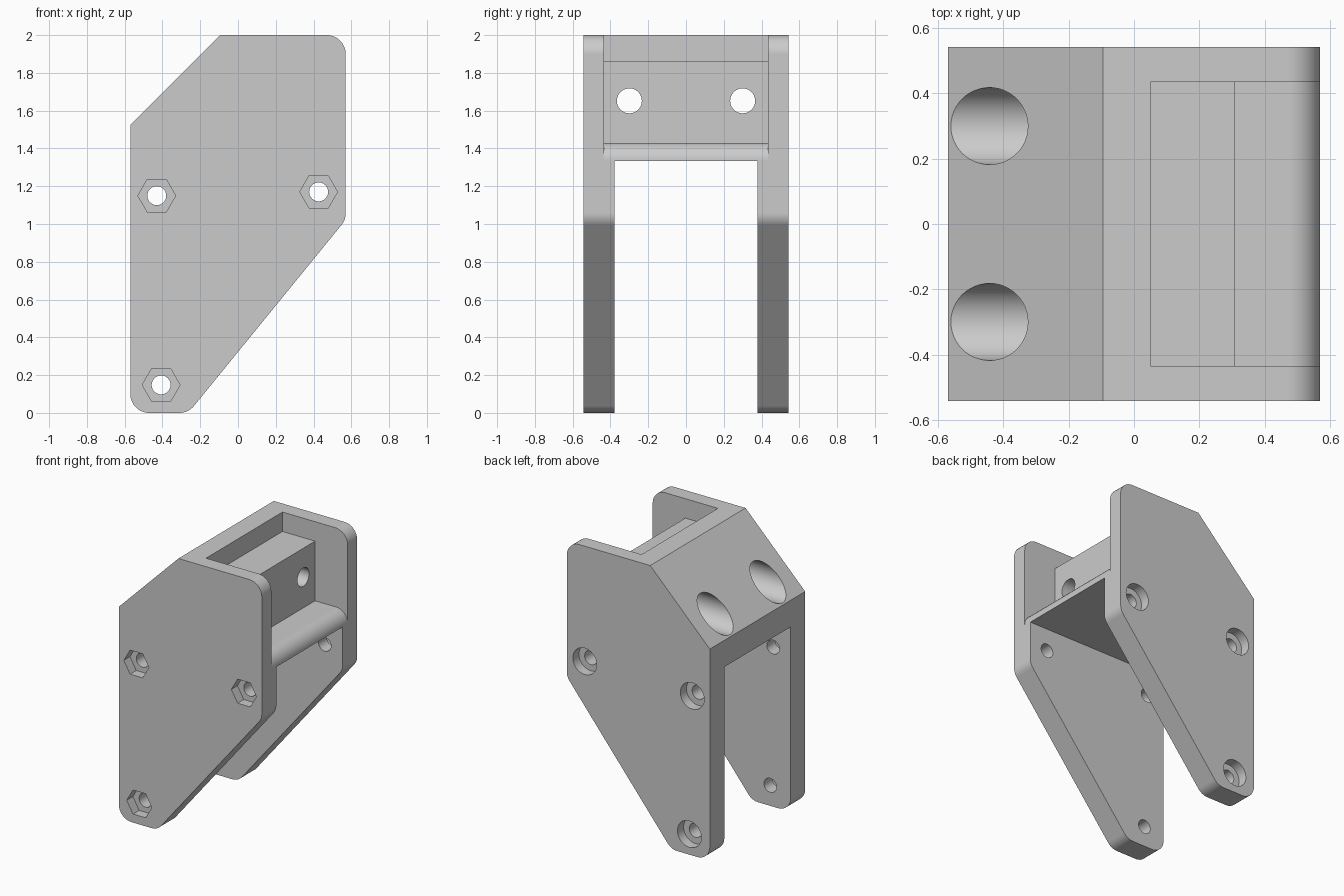
import bpy, bmesh
from math import radians, sin, tan, pi
from mathutils import Vector, Matrix

if "Cube" in bpy.data.objects:
    bpy.data.objects.remove(bpy.data.objects["Cube"], do_unlink=True)

HALF_WIDTH = 0.543
TOP_OF_SLOT = 1.333
SOCKET_DEPTH = 0.07


def rounded(corners, steps=10):
    """Turn (x, z, radius) corners into an outline with filleted corners."""
    pts = []
    for i, (x, z, r) in enumerate(corners):
        p = Vector((x, z))
        if not r:
            pts.append(p)
            continue
        u = (Vector(corners[i - 1][:2]) - p).normalized()
        v = (Vector(corners[(i + 1) % len(corners)][:2]) - p).normalized()
        h = u.angle(v) / 2
        c = p + (u + v).normalized() * r / sin(h)
        start, end = p + u * r / tan(h) - c, p + v * r / tan(h) - c
        pts += [c + start.lerp(end, k / steps).normalized() * r for k in range(steps + 1)]
    return pts


def add_object(name, bm):
    bmesh.ops.recalc_face_normals(bm, faces=bm.faces)
    mesh = bpy.data.meshes.new(name)
    bm.to_mesh(mesh)
    bm.free()
    obj = bpy.data.objects.new(name, mesh)
    bpy.context.collection.objects.link(obj)
    return obj


def prism(name, outline, half):
    """Extrude an x-z outline from y = -half to y = half."""
    bm = bmesh.new()
    face = bm.faces.new([bm.verts.new((p[0], -half, p[1])) for p in outline])
    ext = bmesh.ops.extrude_face_region(bm, geom=[face])["geom"]
    bmesh.ops.translate(bm, vec=(0, 2 * half, 0),
                        verts=[e for e in ext if isinstance(e, bmesh.types.BMVert)])
    return add_object(name, bm)


def rod(name, start, end, radius, axis, sides=48):
    """Cylinder from start to end along the x or y axis."""
    start, end = Vector(start), Vector(end)
    bm = bmesh.new()
    turn = Matrix.Rotation(pi / 2, 4, "Y" if axis == "x" else "X")
    spin = Matrix.Rotation(pi / 2, 4, "Z")
    bmesh.ops.create_cone(bm, cap_ends=True, segments=sides, radius1=radius, radius2=radius,
                          depth=(end - start).length,
                          matrix=Matrix.Translation((start + end) / 2) @ turn @ spin)
    return add_object(name, bm)


def cut(body, cutter):
    cutter.hide_render = True
    mod = body.modifiers.new("cut", "BOOLEAN")
    mod.operation, mod.solver, mod.object = "DIFFERENCE", "EXACT", cutter
    bpy.ops.object.modifier_apply(modifier=mod.name)
    bpy.data.objects.remove(cutter, do_unlink=True)


# Solid body with the side-plate outline
body = prism("bracket_body", rounded([
    (-0.57, 0, 0.1), (-0.263, 0, 0.1), (0.57, 1.022, 0.1),
    (0.57, 2, 0.1), (-0.095, 2, 0), (-0.57, 1.525, 0)]), HALF_WIDTH)
bpy.ops.object.select_all(action="DESELECT")
body.select_set(True)
bpy.context.view_layer.objects.active = body

# Slot between the two legs
cut(body, prism("leg_slot", [(-1, -1), (1, -1), (1, TOP_OF_SLOT), (-1, TOP_OF_SLOT)], 0.378))

# Upper pocket, leaving the mounting block and the rounded lip
cut(body, prism("pocket", rounded([
    (0.05, 1.86, 0), (0.31, 1.86, 0), (0.31, 1.43, 0), (0.57, 1.43, 0.093),
    (0.57, 1.336, 0), (0.7, 1.336, 0), (0.7, 2.2, 0), (0.05, 2.2, 0)]), 0.435))

# Screw holes through the block, with wide bores from the sloped face
for y in (-0.3, 0.3):
    cut(body, rod("block_hole", (-0.8, y, 1.652), (0.8, y, 1.652), 0.066, "x"))
    cut(body, rod("block_bore", (-0.8, y, 1.652), (0.05, y, 1.652), 0.118, "x"))

# Leg bolts: hexagonal nut sockets in front, round head sockets behind
for x, z in ((-0.43, 1.15), (0.427, 1.17), (-0.407, 0.148)):
    inner = HALF_WIDTH - SOCKET_DEPTH
    cut(body, rod("bolt_hole", (x, -0.8, z), (x, 0.8, z), 0.05, "y"))
    hexagon = rod("nut_socket", (0, -0.8, 0), (0, -inner, 0), 0.1, "y", 6)
    # Points of the hexagon lie along x
    widest = max(v.co.x for v in hexagon.data.vertices)
    turn = 0 if widest > 0.095 else pi / 6
    hexagon.data.transform(Matrix.Translation((x, 0, z)) @ Matrix.Rotation(turn, 4, "Y"))
    cut(body, hexagon)
    cut(body, rod("head_socket", (x, inner, z), (x, 0.8, z), 0.095, "y"))

# Smooth the rounded faces and keep the flats flat
bpy.ops.object.shade_smooth_by_angle(angle=radians(30))
weighted = body.modifiers.new("flat_faces", "WEIGHTED_NORMAL")
weighted.keep_sharp = True
